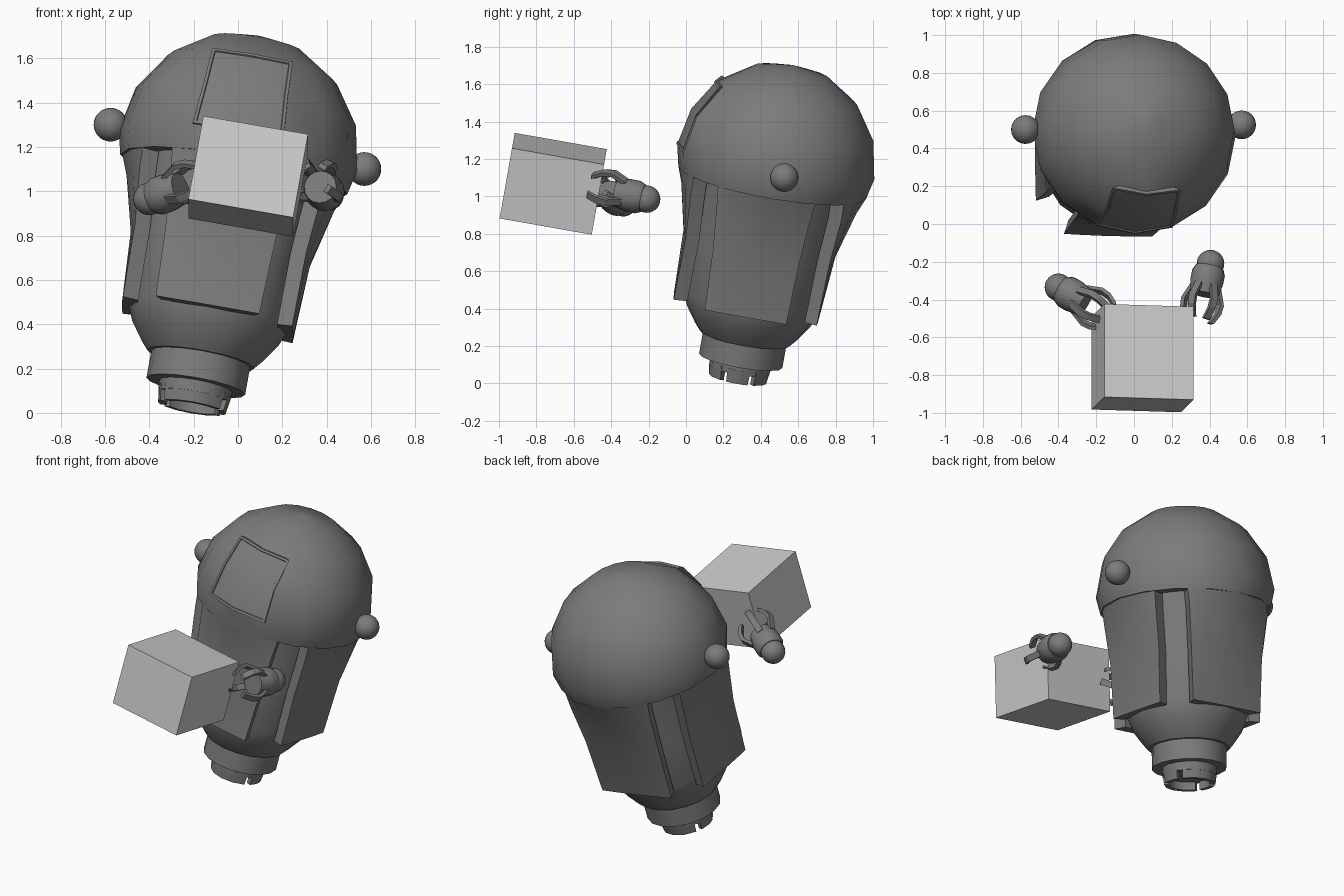
import bpy, bmesh
from math import sin, cos, pi, radians
from mathutils import Matrix, Vector

if "Cube" in bpy.data.objects:
    bpy.data.objects.remove(bpy.data.objects["Cube"])

TILT = Matrix.Rotation(radians(-10), 4, 'X') @ Matrix.Rotation(radians(10), 4, 'Y')
BODY = Matrix.Translation((0, 0.48, 1.183)) @ TILT
DARK = bpy.data.materials.new("dark_grey")
DARK.diffuse_color = (0.2, 0.2, 0.2, 1)
DARK.use_nodes = True
DARK.node_tree.nodes["Principled BSDF"].inputs["Base Color"].default_value = DARK.diffuse_color


def finish(bm, name, mat, angle=35, material=DARK):
    bmesh.ops.recalc_face_normals(bm, faces=bm.faces)
    me = bpy.data.meshes.new(name)
    bm.to_mesh(me)
    bm.free()
    if material:
        me.materials.append(material)
    ob = bpy.data.objects.new(name, me)
    bpy.context.collection.objects.link(ob)
    ob.matrix_world = mat
    if angle:
        bpy.ops.object.select_all(action='DESELECT')
        ob.select_set(True)
        bpy.context.view_layer.objects.active = ob
        bpy.ops.object.shade_smooth_by_angle(angle=radians(angle))
    return ob


def loft(bm, rings):
    """Skin closed rings of equal length and cap both ends."""
    vs = [[bm.verts.new(p) for p in r] for r in rings]
    n = len(vs[0])
    for a, b in zip(vs, vs[1:]):
        for i in range(n):
            j = (i + 1) % n
            bm.faces.new((a[i], a[j], b[j], b[i]))
    bm.faces.new(vs[0])
    bm.faces.new(vs[-1])


def lathe(bm, profile, n=16):
    loft(bm, [[(r * cos(2 * pi * i / n), r * sin(2 * pi * i / n), z) for i in range(n)]
              for r, z in profile])


def ball(name, loc, r):
    bm = bmesh.new()
    bmesh.ops.create_uvsphere(bm, u_segments=24, v_segments=14, radius=r)
    finish(bm, name, Matrix.Translation(loc))


# dome with a slightly raised, inset face panel
R = 0.535
bm = bmesh.new()
prof = [(max(R * sin(radians(22.5 * k)), 0.0004), R * cos(radians(22.5 * k))) for k in range(5)]
lathe(bm, prof + [(0.51, -0.11), (0.38, -0.10)])
for v in bm.verts:
    v.co.x *= 1.02
bmesh.ops.recalc_face_normals(bm, faces=bm.faces)
panel = []
for f in bm.faces:
    c = f.calc_center_median()
    if c.y < -0.2 and abs(c.x) < 0.14 and 0 < c.z < 0.4:
        panel.append(f)
bmesh.ops.inset_region(bm, faces=panel, thickness=0.002, depth=0.007, use_even_offset=True)
for v in {v for f in panel for v in f.verts}:
    if v.co.z > 0.3:
        v.co.x *= 1.25
        v.co.y -= 0.008
bmesh.ops.inset_region(bm, faces=panel, thickness=0.014, depth=0, use_even_offset=True)
bmesh.ops.inset_region(bm, faces=panel, thickness=0.002, depth=-0.006, use_even_offset=True)
finish(bm, "dome", BODY)

# inner core and lower cup
bm = bmesh.new()
lathe(bm, [(0.43, -0.08), (0.385, -0.45), (0.37, -0.76), (0.335, -0.85), (0.275, -0.935), (0.245, -0.97)])
finish(bm, "core", BODY)

# collar and socket
bm = bmesh.new()
lathe(bm, [(0.226, -0.955), (0.226, -1.095), (0.16, -1.095)])
finish(bm, "collar", BODY)
bm = bmesh.new()
lathe(bm, [(0.168, -1.08), (0.163, -1.145)])
finish(bm, "socket", BODY)
bm = bmesh.new()
for k, half in enumerate((22, 55, 22, 55)):
    az = [radians(90 * k + a * half) for a in (-1, -0.5, 0, 0.5, 1)]
    loft(bm, [[(r * cos(a), r * sin(a), z) for a in az]
              + [(0.125 * cos(a), 0.125 * sin(a), z) for a in reversed(az)]
              for r, z in ((0.166, -1.12), (0.155, -1.195))])
finish(bm, "socket_teeth", BODY)

# four body plates: rounded where they leave the dome, flat at the hem
LEVELS = [(-0.11, 0.51, 0.418, 0.282), (-0.20, 0.475, 0.415, 0.272),
          (-0.45, 0.412, 0.392, 0.25), (-0.79, 0.393, 0.388, 0.237)]
SPAN = (-1, -0.69, 0, 0.69, 1)
# side, hem flare, width factors at the clockwise and anticlockwise edges
PLATES = [("right", 0, 1, 0.87), ("back", -0.02, 1.1, 1.1), ("left", 0, 0.87, 1), ("front", 0.022, 1, 1)]
for k, (side, flare, neg, pos) in enumerate(PLATES):
    bm = bmesh.new()
    rings = []
    for z, mid, edge, w in LEVELS:
        f = flare * (-z - 0.11) / 0.68
        outer = []
        for s in SPAN:
            t = s * (neg if s < 0 else pos)
            outer.append((mid + (edge - mid) * t * t + f, t * w, z))
        inner = [(x * 0.82, y * 0.9, z) for x, y, z in reversed(outer)]
        rings.append(outer + inner)
    loft(bm, rings)
    finish(bm, side + "_plate", BODY @ Matrix.Rotation(k * pi / 2, 4, 'Z'))

# ear knobs
ball("right_ear", (0.57, 0.525, 1.10), 0.076)
ball("left_ear", (-0.575, 0.50, 1.30), 0.076)


# floating claw hands
def hand(side, loc, direction):
    mat = Matrix.Translation(loc) @ Vector(direction).to_track_quat('Z', 'Y').to_matrix().to_4x4()
    ball(side + "_wrist", loc, 0.073)
    bm = bmesh.new()
    lathe(bm, [(0.075, 0.02), (0.088, 0.05), (0.088, 0.10), (0.074, 0.17)])
    finish(bm, side + "_palm", mat)
    bm = bmesh.new()
    for az in (60, 120, 210, 330):
        rot = Matrix.Rotation(radians(az), 3, 'Z')
        path = [(0.075, 0.12), (0.112, 0.20), (0.107, 0.25), (0.075, 0.31)]
        loft(bm, [[rot @ Vector((r + dr, w, z)) for dr, w in
                   ((-0.011, -0.019), (0.011, -0.019), (0.011, 0.019), (-0.011, 0.019))]
                  for r, z in path])
    finish(bm, side + "_fingers", mat, 0)


hand("right", (0.405, -0.21, 0.985), (-0.2, -0.95, 0.2))
hand("left", (-0.40, -0.335, 0.965), (0.83, -0.48, 0.28))

# carried box
bm = bmesh.new()
bmesh.ops.create_cube(bm, size=1)
bmesh.ops.scale(bm, vec=(0.48, 0.50, 0.387), verts=bm.verts)
finish(bm, "box", Matrix.Translation((0.046, -0.71, 1.067)) @ TILT, 0, None)
